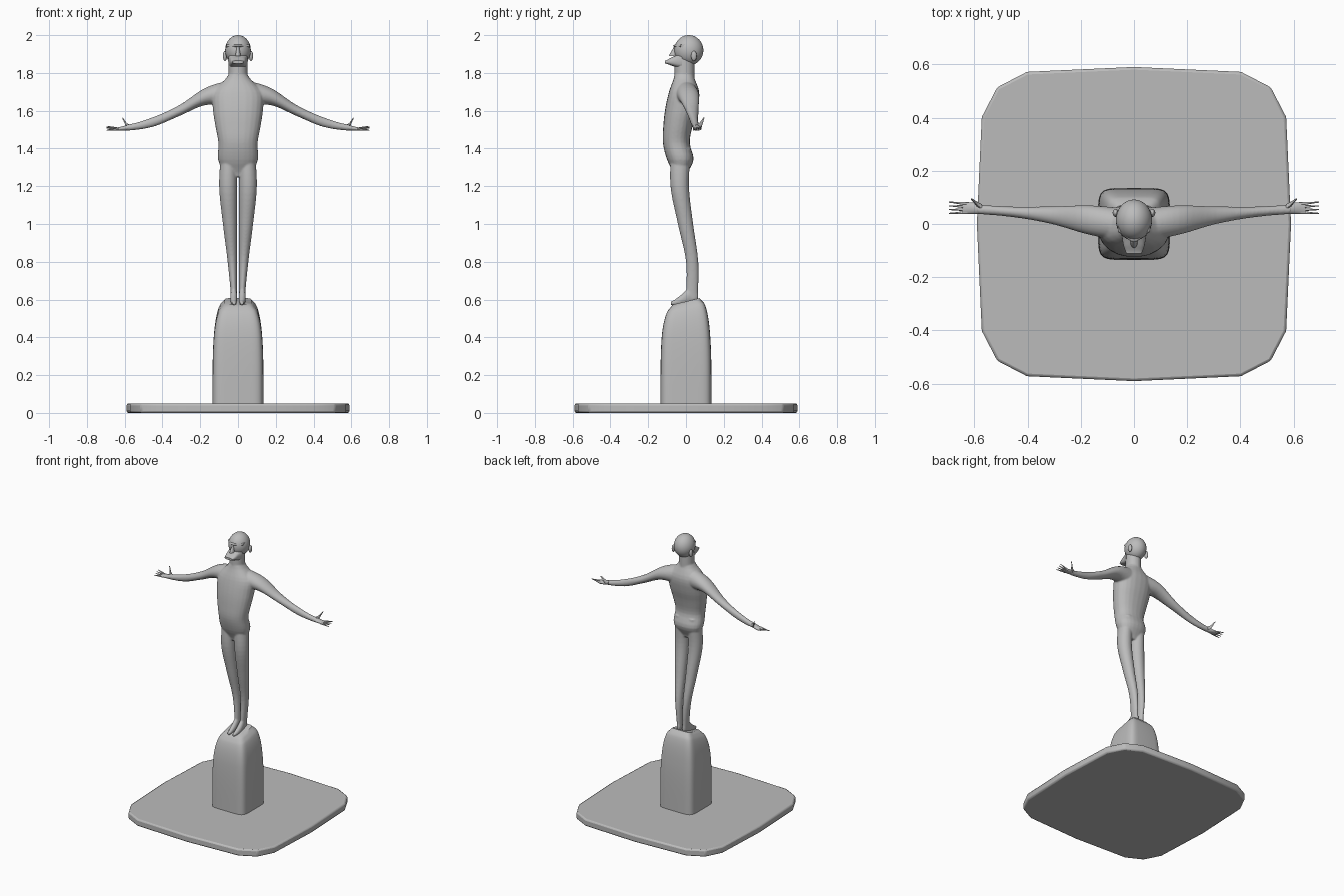
import bpy, bmesh, math
from mathutils import Matrix

if "Cube" in bpy.data.objects:
    bpy.data.objects.remove(bpy.data.objects["Cube"], do_unlink=True)

stone = bpy.data.materials.new("grey stone")
stone.use_nodes = True
GREY = (0.5, 0.5, 0.5, 1)
stone.diffuse_color = GREY
stone.node_tree.nodes["Principled BSDF"].inputs["Base Color"].default_value = GREY


def sample(values, u):
    """Smooth curve through evenly spaced values; a plain number stays constant."""
    if not isinstance(values, list):
        return values
    last = len(values) - 1
    i = min(int(u * last), last - 1)
    t = u * last - i
    before, start, end, after = (values[min(max(i + k, 0), last)] for k in (-1, 0, 1, 2))
    leave, arrive = (end - before) / 2, (after - start) / 2
    ease = t * t * (3 - 2 * t)
    return (start + (end - start) * ease
            + leave * t * (1 - t) ** 2 - arrive * t * t * (1 - t))


def superellipse(angle, power):
    return [math.copysign(abs(w) ** (2 / power), w)
            for w in (math.cos(angle), math.sin(angle))]


def loft(bm, axis, span, left, right, low, high, side=1, power=2, sides=24, steps=24):
    """Closed tube along an axis, bounded by four curves across it."""
    rings = []
    for step in range(steps + 1):
        u = step / steps
        along = span[0] + (span[1] - span[0]) * u
        l, r, b, t = (sample(edge, u) for edge in (left, right, low, high))
        ring = []
        for k in range(sides):
            c, s = superellipse(math.tau * k / sides, power)
            p = (l + r + c * (r - l)) / 2
            q = (b + t + s * (t - b)) / 2
            x, y, z = {"x": (along, p, q), "y": (p, along, q), "z": (p, q, along)}[axis]
            ring.append(bm.verts.new((x * side, y, z)))
        rings.append(ring)
    for lower, upper in zip(rings, rings[1:]):
        for k in range(sides):
            bm.faces.new((lower[k - 1], lower[k], upper[k], upper[k - 1]))
    bm.faces.new(rings[0])
    bm.faces.new(rings[-1])


def mirrored(values):
    return [-v for v in values] if isinstance(values, list) else -values


def loft_even(bm, axis, span, half, low, high, **options):
    """Tube that is symmetric about the middle plane."""
    loft(bm, axis, span, mirrored(half), half, low, high, **options)


def ellipsoid(bm, centre, radii):
    shape = Matrix.Translation(centre) @ Matrix.Diagonal((*radii, 1))
    bmesh.ops.create_uvsphere(bm, u_segments=32, v_segments=20, radius=1, matrix=shape)


def finish(bm, name, angle=50):
    bmesh.ops.recalc_face_normals(bm, faces=bm.faces)
    mesh = bpy.data.meshes.new(name)
    bm.to_mesh(mesh)
    bm.free()
    part = bpy.data.objects.new(name, mesh)
    bpy.context.collection.objects.link(part)
    mesh.materials.append(stone)
    bpy.ops.object.select_all(action="DESELECT")
    part.select_set(True)
    bpy.context.view_layer.objects.active = part
    bpy.ops.object.shade_smooth_by_angle(angle=math.radians(angle))
    return part


# Base slab: faceted rounded square with a softened rim
bm = bmesh.new()
loft_even(bm, "z", (0, 0.05), half=0.59, low=-0.59, high=0.59, power=5, sides=16, steps=1)
slab = finish(bm, "base_slab", angle=30)
rim = slab.modifiers.new("soft rim", "BEVEL")
rim.width = 0.01
rim.segments = 2

# Pedestal: block that rounds in towards a top sloping down to the front
bm = bmesh.new()
taper = [0.135 * (1 - (i / 20.4) ** 4) ** 0.25 for i in range(21)]
loft_even(bm, "z", (0.03, 0.59), half=taper, low=mirrored(taper), high=taper,
          power=6, sides=40, steps=40)
for v in bm.verts:
    v.co.z += max(0, v.co.z - 0.4) * 1.3 * v.co.y
finish(bm, "pedestal")

# Body: torso, neck, legs, feet and arms fused into one skin
bm = bmesh.new()
loft_even(bm, "z", (1.25, 1.79),
          half=[0.07, 0.105, 0.104, 0.12, 0.133, 0.13, 0.05],
          low=[-0.06, -0.1, -0.122, -0.12, -0.11, -0.09, -0.06],
          high=[0, 0.04, 0.02, 0.035, 0.06, 0.07, 0.04], power=2.3)
loft_even(bm, "z", (1.74, 1.88), half=0.05, low=-0.06, high=0.045)
for side in (1, -1):
    # leg
    loft(bm, "z", (0.6, 1.4), left=0.006, right=[0.037, 0.055, 0.08, 0.1, 0.09],
         low=[0, 0, -0.043, -0.082, -0.08],
         high=[0.063, 0.065, 0.038, 0.016, 0.025], side=side)
    # foot, from toe to heel
    loft(bm, "y", (-0.08, 0.064),
         left=[0.01, 0.005, 0.005, 0.01], right=[0.03, 0.04, 0.04, 0.03],
         low=[0.57, 0.57, 0.58, 0.6], high=[0.59, 0.62, 0.66, 0.64], side=side)
    # arm, from shoulder to wrist
    loft(bm, "x", (0.03, 0.59),
         left=[-0.065, -0.04, 0, 0.025, 0.037], right=[0.06, 0.07, 0.066, 0.065, 0.072],
         low=[1.62, 1.63, 1.572, 1.515, 1.494],
         high=[1.76, 1.722, 1.63, 1.566, 1.526], side=side)
body = finish(bm, "body")
fuse = body.modifiers.new("fuse", "REMESH")
fuse.mode = "VOXEL"
fuse.voxel_size = 0.005
fuse.use_smooth_shade = True
relax = body.modifiers.new("relax", "SMOOTH")
relax.iterations = 6

# Hands: flat palm, four tapering fingers and a raised thumb
for side, label in ((1, "left"), (-1, "right")):
    bm = bmesh.new()
    loft(bm, "x", (0.56, 0.645), left=0.037, right=[0.066, 0.08, 0.082],
         low=[1.5, 1.494, 1.496], high=[1.53, 1.52, 1.51], side=side, sides=16, steps=8)
    for finger in range(4):
        root = 0.043 + 0.011 * finger
        tip = 0.04 + 0.014 * finger
        height = 1.495 + 0.007 * finger
        loft(bm, "x", (0.625, 0.695),
             left=[root - 0.006, tip - 0.002], right=[root + 0.006, tip + 0.002],
             low=[1.496, height], high=[1.511, height + 0.004],
             side=side, sides=10, steps=6)
    loft(bm, "x", (0.57, 0.612), left=[0.05, 0.067, 0.091], right=[0.074, 0.085, 0.097],
         low=[1.5, 1.512, 1.557], high=[1.526, 1.538, 1.565],
         side=side, sides=10, steps=8)
    finish(bm, label + "_hand")

# Bald skull
bm = bmesh.new()
ellipsoid(bm, centre=(0, 0.015, 1.92), radii=(0.068, 0.077, 0.08))
finish(bm, "head")

# Jutting jaw, tip to throat
bm = bmesh.new()
loft_even(bm, "y", (-0.11, -0.02), half=[0.03, 0.04, 0.045, 0.052],
          low=[1.85, 1.84, 1.83, 1.82], high=[1.865, 1.88, 1.895, 1.915], power=3)
finish(bm, "jaw")

# Wedge nose under a brow ridge
bm = bmesh.new()
loft_even(bm, "z", (1.94, 1.89), half=[0.007, 0.014], low=[-0.064, -0.09], high=-0.04,
          sides=12, steps=4)
finish(bm, "nose")
bm = bmesh.new()
loft(bm, "x", (-0.06, 0.06), left=[-0.03, -0.068, -0.03], right=[0, -0.03, 0],
     low=1.935, high=1.951, sides=12)
finish(bm, "brow")

# Ears
for side, label in ((1, "left"), (-1, "right")):
    bm = bmesh.new()
    ellipsoid(bm, centre=(side * 0.069, 0.042, 1.89), radii=(0.011, 0.015, 0.027))
    finish(bm, label + "_ear")
